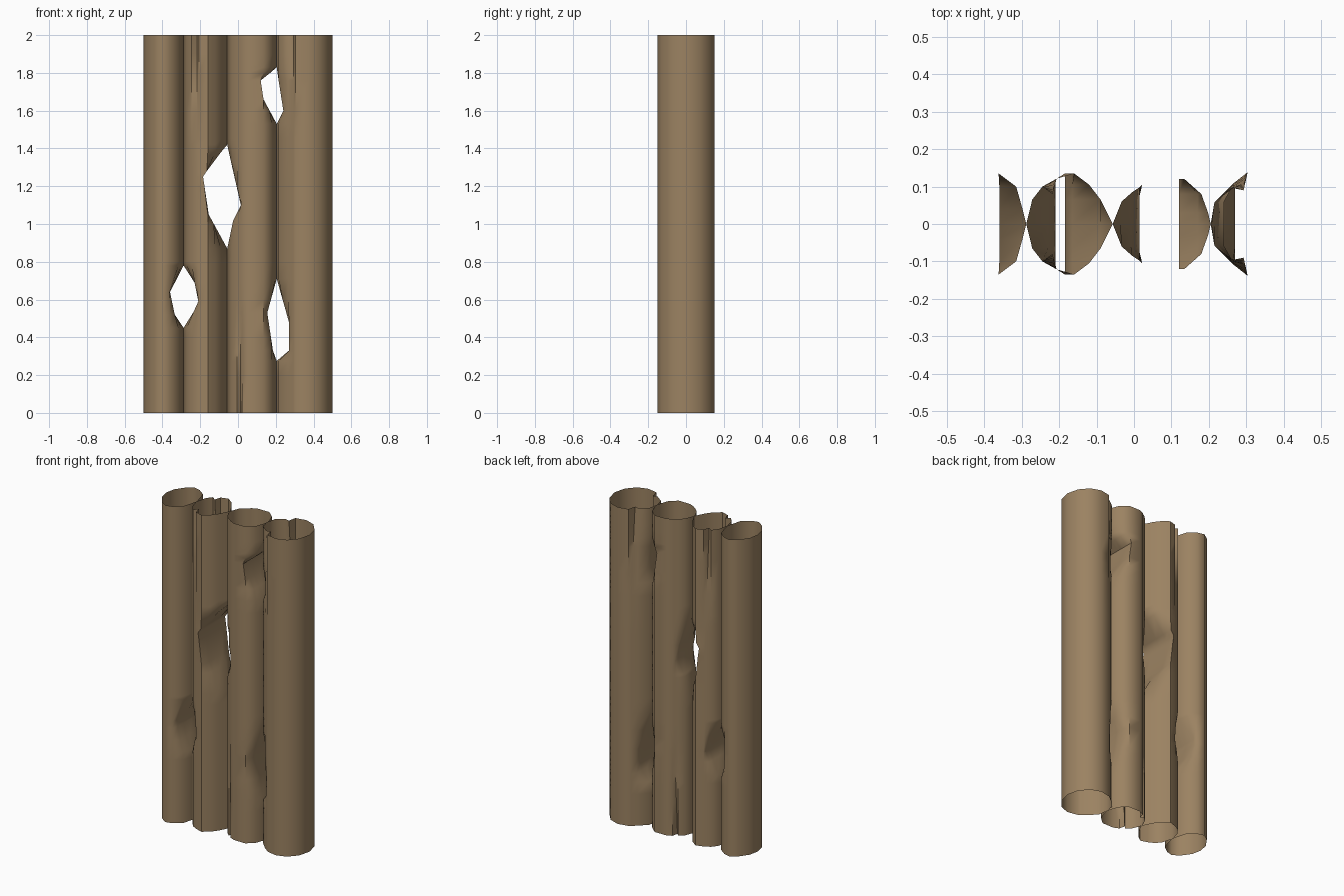
import bpy, bmesh, math

if "Cube" in bpy.data.objects:
    bpy.data.objects.remove(bpy.data.objects["Cube"])

bark = bpy.data.materials.new("bark brown")
bark.diffuse_color = (0.33, 0.225, 0.122, 1)
bark.use_nodes = True
bark.node_tree.nodes["Principled BSDF"].inputs["Base Color"].default_value = bark.diffuse_color

# Seams between neighbouring stems (x)
S1, S2, S3 = -0.288, -0.057, 0.205

# Stem walls beside the openings: (z, x) where the wall leaves the seam
hole1_left = [(0.45, S1), (0.52, -0.335), (0.64, -0.36), (0.78, S1)]
hole1_right = [(0.45, S1), (0.535, -0.235), (0.59, -0.21), (0.69, -0.23), (0.78, S1)]
hole2_left = [(0.87, S2), (1.05, -0.155), (1.25, -0.185), (1.28, -0.165), (1.38, -0.09), (1.42, S2)]
hole2_right = [(0.87, S2), (1.02, -0.025), (1.1, 0.015), (1.32, -0.035), (1.42, S2)]
hole34_left = [(0.275, S3), (0.33, 0.185), (0.53, 0.155), (0.71, S3),
               (1.53, S3), (1.66, 0.135), (1.76, 0.12), (1.8, 0.17), (1.83, S3)]
hole34_right = [(0.275, S3), (0.33, 0.27), (0.48, 0.27), (0.71, S3),
                (1.53, S3), (1.6, 0.24), (1.76, 0.215), (1.83, S3)]


def wall(path, z, default):
    """Wall position at height z, or the seam where there is no opening."""
    for (z0, x0), (z1, x1) in zip(path, path[1:]):
        if z0 <= z <= z1:
            return x0 + (x1 - x0) * (z - z0) / (z1 - z0)
    return default


def make_stem(name, half, left, right, creases=()):
    """Open tube from a half outline (x, y), mirrored front to back.
    creases: (point index, depth, z where it fades out, z where deepest)"""
    levels = {0.0, 2.0, 0.2, 0.4, 0.6, 0.8, 1.0, 1.2, 1.45, 1.6, 1.8, 1.9}
    levels |= {z for z, x in left + right}
    bm = bmesh.new()
    rings = []
    for z in sorted(levels):
        lo, hi = wall(left, z, half[0][0]), wall(right, z, half[-1][0])
        pts = []
        for i, (x, y) in enumerate(half):
            for k, depth, z0, z1 in creases:
                if k == i:
                    y -= depth * min(1, max(0, (z - z0) / (z1 - z0)))
            pts.append((min(max(x, lo), hi), y))
        ring = [(x, -y) for x, y in pts] + [(x, y) for x, y in pts[-2:0:-1]]
        rings.append([bm.verts.new((x, y, z)) for x, y in ring])
    n = len(rings[0])
    for a, b in zip(rings, rings[1:]):
        for i in range(n):
            j = (i + 1) % n
            bm.faces.new((a[i], a[j], b[j], b[i]))
    me = bpy.data.meshes.new(name)
    bm.to_mesh(me)
    bm.free()
    me.materials.append(bark)
    ob = bpy.data.objects.new(name, me)
    bpy.context.collection.objects.link(ob)
    bpy.ops.object.select_all(action='DESELECT')
    ob.select_set(True)
    bpy.context.view_layer.objects.active = ob
    bpy.ops.object.shade_smooth_by_angle(angle=math.radians(50))


# Four fused hollow stems, left to right
make_stem("left_stem",
          [(-0.5, 0), (-0.488, 0.06), (-0.447, 0.118), (-0.405, 0.146), (-0.362, 0.135),
           (-0.315, 0.1), (-0.298, 0.04), (S1, 0)],
          [], hole1_left)
make_stem("inner_left_stem",
          [(S1, 0), (-0.272, 0.065), (-0.245, 0.1), (-0.218, 0.115), (-0.207, 0.121),
           (-0.16, 0.135), (-0.12, 0.105), (-0.09, 0.066), (S2, 0)],
          hole1_right, hole2_left, [(3, 0.035, 1.4, 2.0)])
make_stem("inner_right_stem",
          [(S2, 0), (-0.033, 0.06), (-0.005, 0.085), (0.013, 0.097), (0.022, 0.105),
           (0.055, 0.12), (0.135, 0.12), (0.18, 0.08), (0.198, 0.03), (S3, 0)],
          hole2_right, hole34_left, [(3, 0.03, 0.6, 0.0)])
make_stem("right_stem",
          [(S3, 0), (0.215, 0.058), (0.265, 0.108), (0.293, 0.13), (0.304, 0.139),
           (0.372, 0.152), (0.435, 0.13), (0.482, 0.075), (0.5, 0)],
          hole34_right, [], [(3, 0.04, 1.45, 2.0), (2, 0.012, 1.45, 2.0)])
